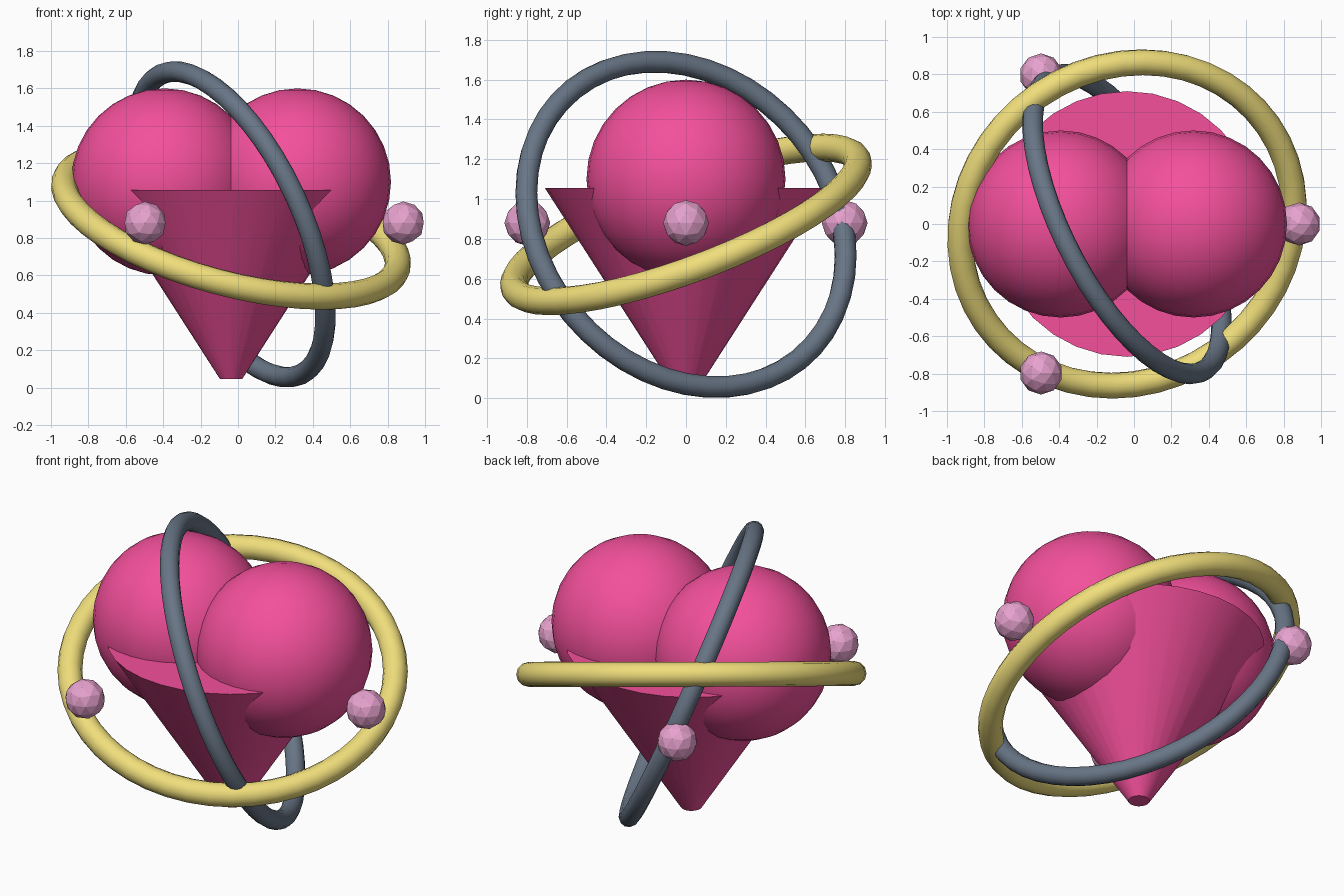
import bpy
from math import radians, cos, sin, pi

if "Cube" in bpy.data.objects:
    bpy.data.objects.remove(bpy.data.objects["Cube"])

CX, CZ = -0.037, 0.873  # common centre of rings and beads


def material(name, rgb):
    m = bpy.data.materials.new(name)
    m.diffuse_color = (*rgb, 1)
    m.use_nodes = True
    m.node_tree.nodes["Principled BSDF"].inputs["Base Color"].default_value = m.diffuse_color
    return m


def finish(name, mat, smooth=True):
    ob = bpy.context.object
    ob.name = name
    ob.data.materials.append(mat)
    if smooth:
        bpy.ops.object.shade_smooth_by_angle(angle=radians(40))
    return ob


pink = material("heart_pink", (0.90, 0.08, 0.33))
gold = material("ring_gold", (0.87, 0.73, 0.20))
slate = material("ring_slate", (0.14, 0.18, 0.24))
rose = material("bead_rose", (0.80, 0.36, 0.62))

# Heart: two overlapping lobes above a tapered point
for side, dx in (("left", -0.355), ("right", 0.355)):
    bpy.ops.mesh.primitive_uv_sphere_add(segments=32, ring_count=16, radius=0.5,
                                         location=(CX + dx, 0, 1.1))
    finish("heart_lobe_" + side, pink)
bpy.ops.mesh.primitive_cone_add(vertices=32, radius1=0.06, radius2=0.71, depth=1.01,
                                location=(CX, 0, 0.552))
finish("heart_point", pink)

# Two tilted orbit rings
for name, mat, major, minor, rx, ry in (
        ("wide_ring", gold, 0.92, 0.07, 20, 15),
        ("upright_ring", slate, 0.885, 0.055, -25, 65)):
    bpy.ops.mesh.primitive_torus_add(major_radius=major, minor_radius=minor,
                                     major_segments=48, minor_segments=12,
                                     location=(CX, 0, CZ),
                                     rotation=(radians(rx), radians(ry), 0))
    finish(name, mat)

# Three faceted beads spaced evenly around the heart
for i in range(3):
    a = i * 2 * pi / 3
    bpy.ops.mesh.primitive_ico_sphere_add(subdivisions=2, radius=0.115,
                                          location=(CX + 0.92 * cos(a), 0.92 * sin(a), CZ + 0.007))
    finish(f"bead_{i + 1}", rose, smooth=False)
